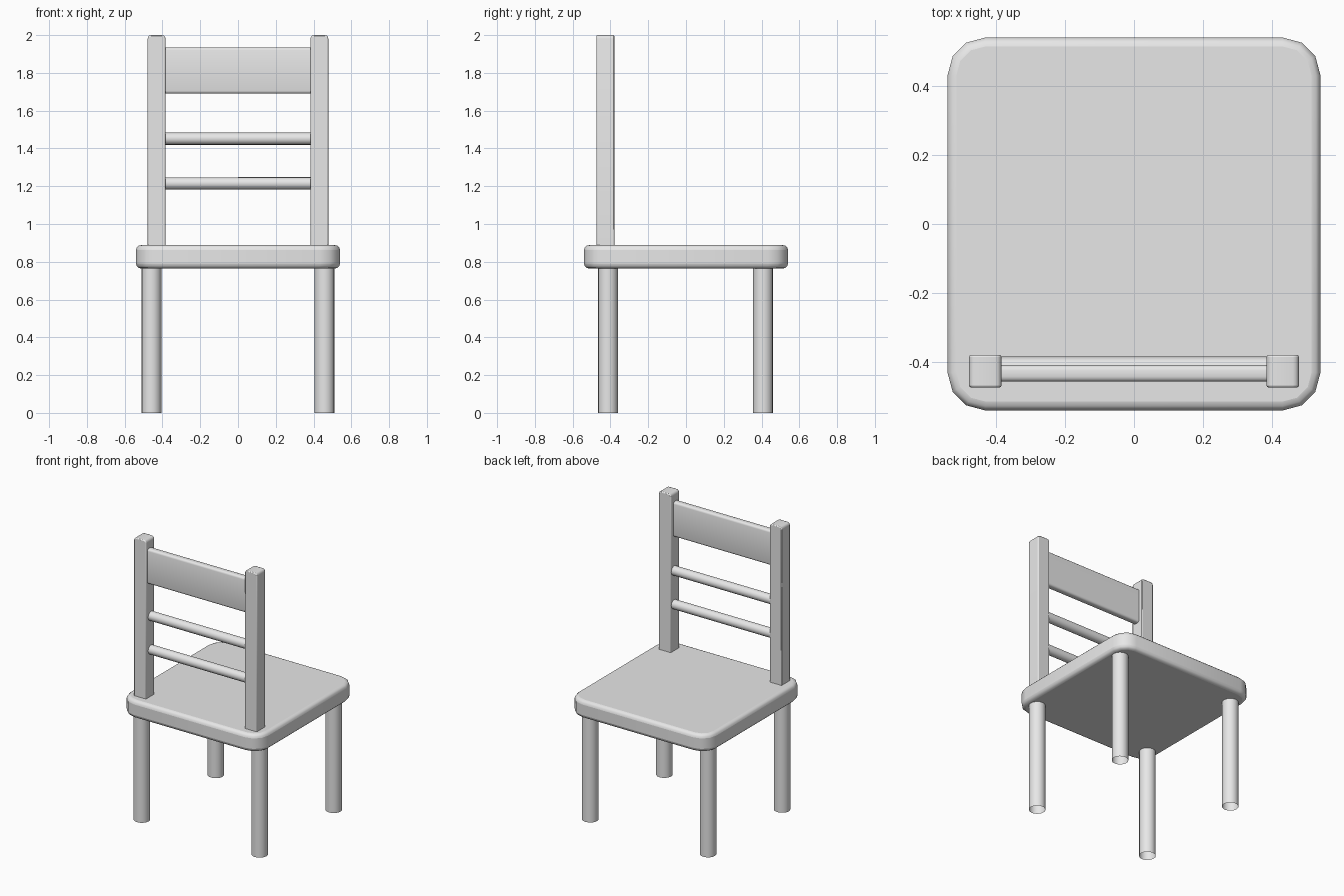
import bpy, bmesh, math
from mathutils import Matrix, Vector

cube = bpy.data.objects.get("Cube")
if cube:
    bpy.data.objects.remove(cube, do_unlink=True)

grey = bpy.data.materials.new("plain_grey")
grey.diffuse_color = (0.8, 0.8, 0.8, 1)
grey.use_nodes = True
grey.node_tree.nodes["Principled BSDF"].inputs["Base Color"].default_value = (0.8, 0.8, 0.8, 1)


def finish(bm, name, soft=0, segments=2):
    """Turn the mesh into a smooth object, with an optional soft edge."""
    bmesh.ops.recalc_face_normals(bm, faces=bm.faces)
    mesh = bpy.data.meshes.new(name)
    bm.to_mesh(mesh)
    bm.free()
    mesh.materials.append(grey)
    obj = bpy.data.objects.new(name, mesh)
    bpy.context.collection.objects.link(obj)
    if soft:
        bevel = obj.modifiers.new("soft_edges", "BEVEL")
        bevel.width, bevel.segments = soft, segments
        bevel.limit_method, bevel.angle_limit = "ANGLE", math.radians(40)
    bpy.ops.object.select_all(action="DESELECT")
    obj.select_set(True)
    bpy.context.view_layer.objects.active = obj
    bpy.ops.object.shade_smooth_by_angle(angle=math.radians(50))
    return obj


def box(low, high):
    low, high = Vector(low), Vector(high)
    bm = bmesh.new()
    place = Matrix.Translation((low + high) / 2) @ Matrix.Diagonal((*(high - low), 1))
    bmesh.ops.create_cube(bm, size=1, matrix=place)
    return bm


def round_edges(bm, axis, width, segments, above=-1):
    """Round the edges that run along one axis."""
    picked = [e for e in bm.edges
              if abs((e.verts[0].co - e.verts[1].co).normalized()[axis]) > 0.9
              and e.verts[0].co.z > above]
    bmesh.ops.bevel(bm, geom=picked, offset=width, segments=segments,
                    profile=0.5, affect="EDGES")


def rod(name, centre, radius, length, turn=Matrix(), caps=False):
    bm = bmesh.new()
    bmesh.ops.create_cone(bm, cap_ends=caps, segments=16, radius1=radius, radius2=radius,
                          depth=length, matrix=Matrix.Translation(centre) @ turn)
    return finish(bm, name)


# Seat: broad rounded corners and softened rims
seat = box((-0.54, -0.54, 0.765), (0.54, 0.54, 0.888))
round_edges(seat, 2, 0.108, 3)
finish(seat, "seat", 0.025, 3)

# Legs: open tubes, and square posts above the rear pair
for side, x in (("right", -1), ("left", 1)):
    for end, y in (("post_side", -0.413), ("open_side", 0.408)):
        rod(f"{side}_{end}_leg", (x * 0.458, y, 0.395), 0.053, 0.79)
    post = box((x * 0.431 - 0.047, -0.474, 0.84), (x * 0.431 + 0.047, -0.379, 2))
    round_edges(post, 1, 0.018, 3, above=1.9)
    finish(post, f"{side}_back_post", 0.006)

# Back rails and top slat between the posts
across = Matrix.Rotation(math.pi / 2, 4, "Y")
for name, z in (("lower_rail", 1.215), ("upper_rail", 1.452)):
    rod(name, (0, -0.417, z), 0.0325, 0.80, across)
slat = box((-0.40, -0.457, 1.69), (0.40, -0.409, 1.935))
round_edges(slat, 0, 0.015, 3)
finish(slat, "top_slat")
